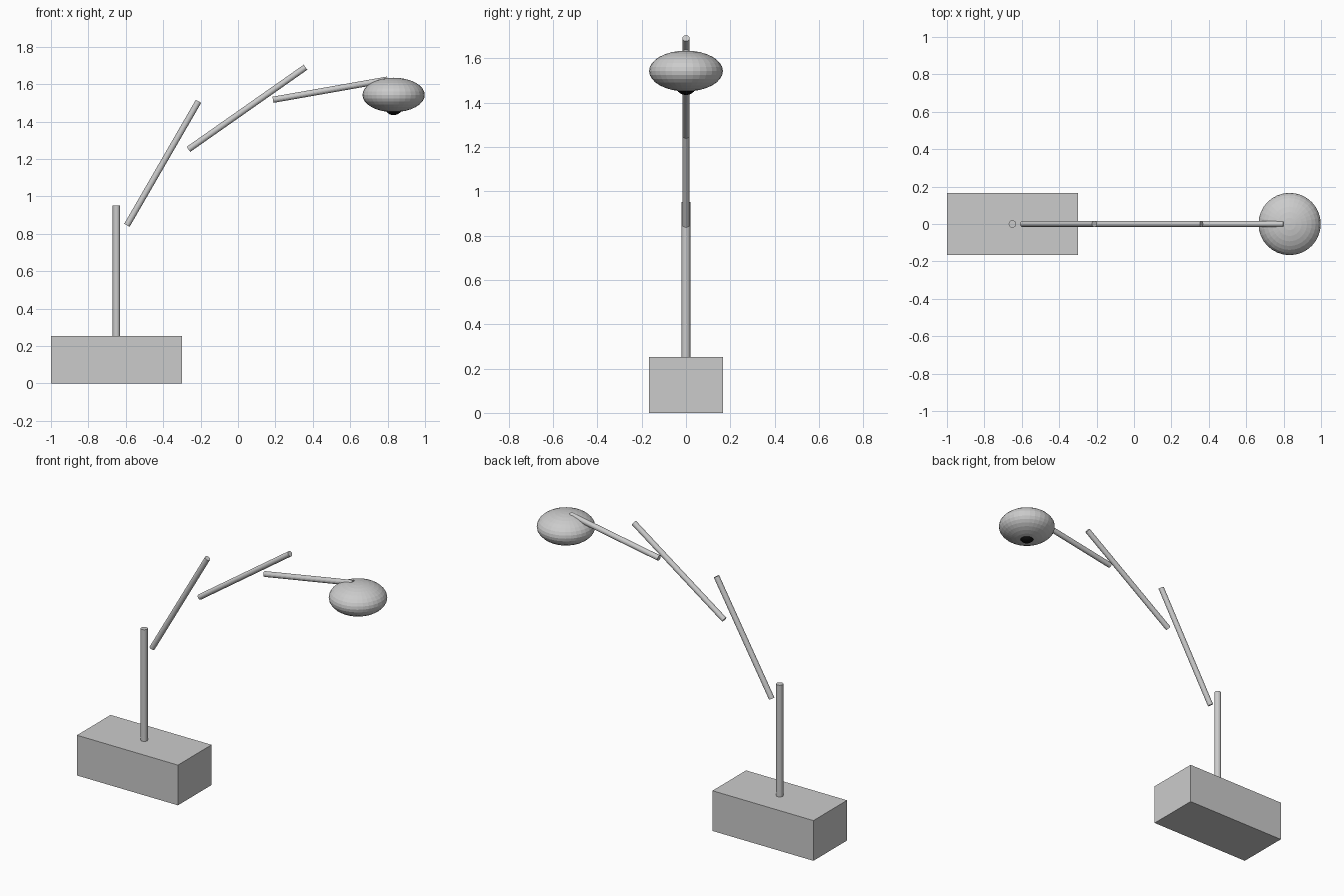
import bpy
from mathutils import Vector

if "Cube" in bpy.data.objects:
    bpy.data.objects.remove(bpy.data.objects["Cube"])


def rod(name, start, end, radius):
    a, b = Vector(start), Vector(end)
    d = b - a
    bpy.ops.mesh.primitive_cylinder_add(vertices=32, radius=radius, depth=d.length,
                                        location=(a + b) / 2)
    o = bpy.context.object
    o.name = name
    o.rotation_euler = d.to_track_quat('Z', 'Y').to_euler()
    return o


def ball(name, loc, scale):
    bpy.ops.mesh.primitive_uv_sphere_add(segments=32, ring_count=16, radius=1, location=loc)
    o = bpy.context.object
    o.name = name
    o.scale = scale
    return o


# Block base
bpy.ops.mesh.primitive_cube_add(size=1, location=(-0.65, 0, 0.126))
base = bpy.context.object
base.name = "base"
base.scale = (0.70, 0.333, 0.252)

# Upright post and the three stepped arm rods
rod("post", (-0.65, 0, 0.25), (-0.65, 0, 0.952), 0.02)
rod("lower_arm", (-0.594, 0, 0.845), (-0.211, 0, 1.508), 0.0165)
rod("middle_arm", (-0.265, 0, 1.251), (0.361, 0, 1.69), 0.0165)
rod("upper_arm", (0.187, 0, 1.516), (0.80, 0, 1.624), 0.0165)

# Flattened lamp shade with a dark bulb peeking out below
ball("lamp_shade", (0.832, 0, 1.542), (0.1665, 0.1665, 0.092))
bulb = ball("bulb", (0.832, 0, 1.484), (0.05, 0.05, 0.05))
dark = bpy.data.materials.new("dark")
dark.diffuse_color = (0.005, 0.005, 0.005, 1)
dark.use_nodes = True
dark.node_tree.nodes["Principled BSDF"].inputs["Base Color"].default_value = dark.diffuse_color
bulb.data.materials.append(dark)
